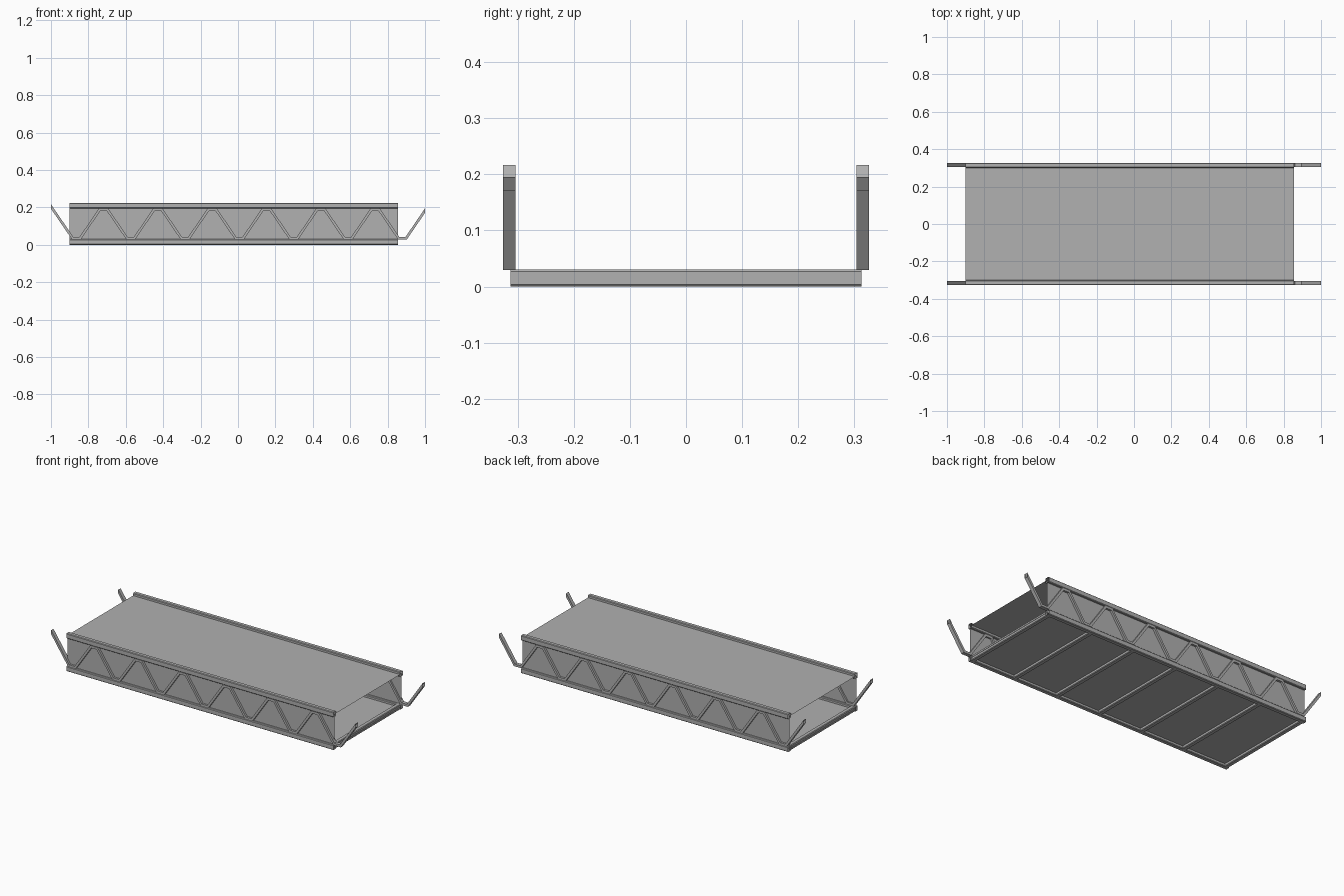
import bpy, bmesh
from mathutils import Vector

if "Cube" in bpy.data.objects:
    bpy.data.objects.remove(bpy.data.objects["Cube"])

X0, X1 = -0.90, 0.855          # ends of the deck section
Y = 0.3135                     # centre line of the side trusses
ZB, ZT = 0.015, 0.21           # centre heights of bottom and top chords

grey = bpy.data.materials.new("dark_grey")
grey.diffuse_color = (0.44, 0.44, 0.44, 1)
grey.use_nodes = True
grey.node_tree.nodes["Principled BSDF"].inputs["Base Color"].default_value = grey.diffuse_color


def make(name, verts, faces, recalc=True):
    me = bpy.data.meshes.new(name)
    me.from_pydata(verts, [], faces)
    if recalc:
        bm = bmesh.new()
        bm.from_mesh(me)
        bmesh.ops.recalc_face_normals(bm, faces=bm.faces)
        bm.to_mesh(me)
        bm.free()
    me.materials.append(grey)
    ob = bpy.data.objects.new(name, me)
    bpy.context.collection.objects.link(ob)
    return ob


def skin(name, rings):
    """Open-ended tube through a list of equal rings."""
    n = len(rings[0])
    verts = [v for r in rings for v in r]
    faces = [(k * n + i, k * n + (i + 1) % n, (k + 1) * n + (i + 1) % n, (k + 1) * n + i)
             for k in range(len(rings) - 1) for i in range(n)]
    return make(name, verts, faces)


def chamfered(w, h, c):
    """Rectangle with small cut corners."""
    a, b = w / 2, h / 2
    return [(a, -b + c), (a, b - c), (a - c, b), (-a + c, b),
            (-a, b - c), (-a, -b + c), (-a + c, -b), (a - c, -b)]


# Longitudinal chords, open at the ends
prof = chamfered(0.026, 0.03, 0.0035)
for side, s in (("front", -1), ("back", 1)):
    for level, z in (("bottom", ZB), ("top", ZT)):
        skin(f"{side}_{level}_chord",
             [[(x, s * Y + u, z + v) for u, v in prof] for x in (X0, X1)])

# Zigzag bracing: one bent bar per side, running past both ends
PITCH, HW = 0.2905, 0.0207
LO, HI, T, D = 0.0365, 0.1885, 0.0135, 0.022
first = -0.864
path = [(-1.0, 0.205)]
for i in range(7):
    c = first + i * PITCH
    path += [(c - HW, LO), (c + HW, LO)]
    if i < 6:
        m = c + PITCH / 2
        path += [(m - HW, HI), (m + HW, HI)]
path.append((1.0, 0.1835))
pts = [Vector(p) for p in path]
offs = []
for i, p in enumerate(pts):
    if i in (0, len(pts) - 1):           # ends cut off upright
        d = (pts[1] - pts[0] if i == 0 else pts[-1] - pts[-2]).normalized()
        offs.append(Vector((0, T / 2 / d.x)))
    else:                                # mitred bends
        a = (p - pts[i - 1]).normalized()
        b = (pts[i + 1] - p).normalized()
        na, nb = Vector((-a.y, a.x)), Vector((-b.y, b.x))
        m = (na + nb).normalized()
        offs.append(m * (T / 2 / m.dot(na)))
for side, s in (("front", -1), ("back", 1)):
    rings = []
    for p, o in zip(pts, offs):
        q, r = p + o, p - o
        ya, yb = s * 0.315 - D / 2, s * 0.315 + D / 2
        rings.append([(q.x, ya, q.y), (q.x, yb, q.y), (r.x, yb, r.y), (r.x, ya, r.y)])
    skin(f"{side}_zigzag_brace", rings)

# Cross beams under the floor
for i in range(7):
    x = -0.885 + i * 0.2875
    skin(f"cross_beam_{i + 1}",
         [[(x + u, y, ZB + v) for u, v in prof] for y in (-0.3125, 0.3125)])


# Thin sheet panels: floor, roof and both side walls
def sheet(name, a, b):
    make(name, [(X0, *a), (X1, *a), (X1, *b), (X0, *b)], [(0, 1, 2, 3)], False)


sheet("floor_panel", (-Y, ZB), (Y, ZB))
sheet("roof_panel", (-Y, ZT), (Y, ZT))
sheet("front_wall_panel", (-Y, ZB), (-Y, ZT))
sheet("back_wall_panel", (Y, ZT), (Y, ZB))
